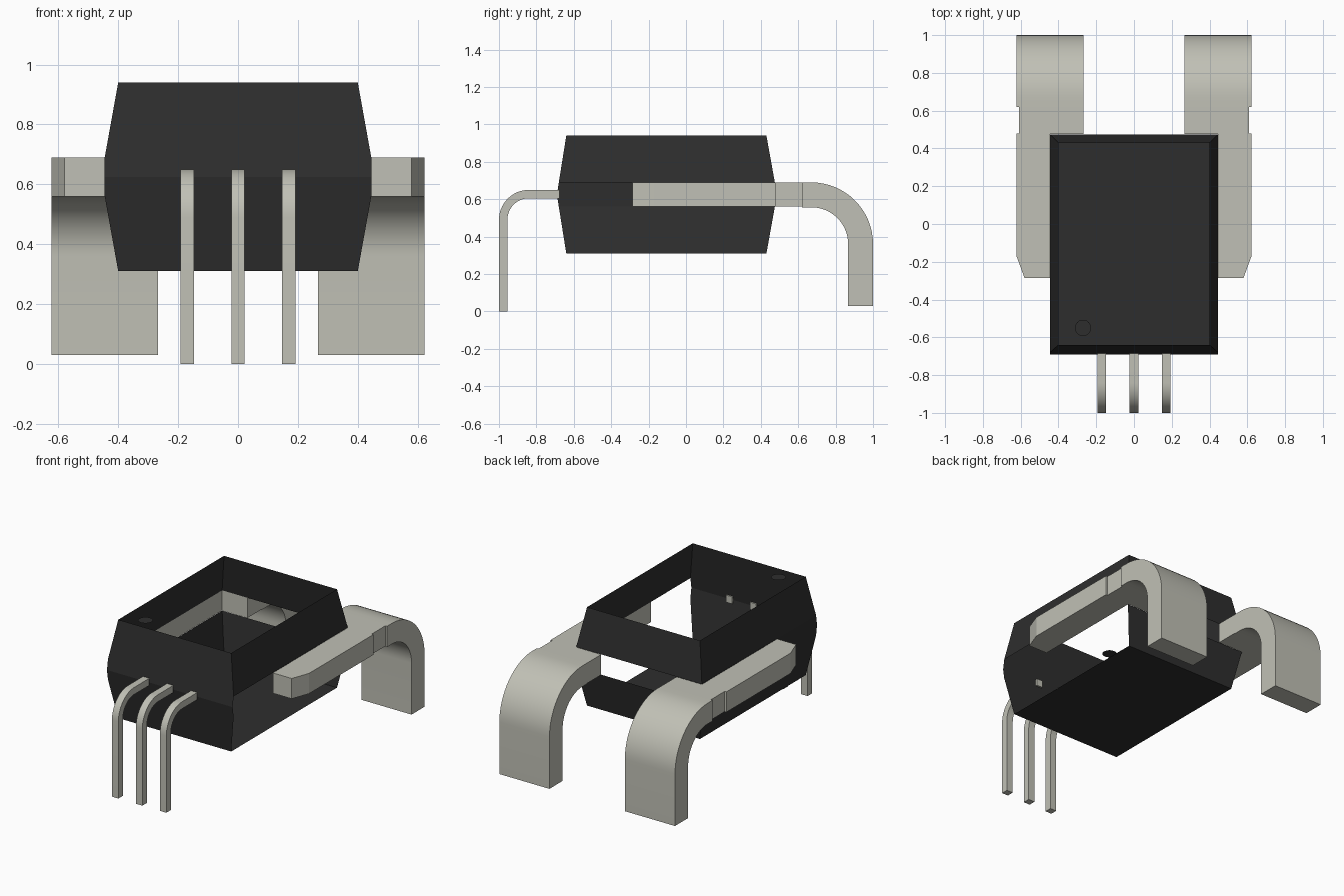
import bpy, bmesh, math

cube = bpy.data.objects.get("Cube")
if cube:
    bpy.data.objects.remove(cube)


def material(name, color):
    m = bpy.data.materials.new(name)
    m.use_nodes = True
    m.diffuse_color = color
    m.node_tree.nodes["Principled BSDF"].inputs["Base Color"].default_value = color
    return m


BLACK = material("black plastic", (0.027, 0.027, 0.027, 1))
METAL = material("tinned metal", (0.53, 0.53, 0.465, 1))


def finish(name, bm, mat):
    mesh = bpy.data.meshes.new(name)
    bm.to_mesh(mesh)
    bm.free()
    mesh.materials.append(mat)
    obj = bpy.data.objects.new(name, mesh)
    bpy.context.collection.objects.link(obj)
    return obj


def prism(name, points, direction, mat):
    """Extrude a closed outline of 3D points along a direction."""
    bm = bmesh.new()
    face = bm.faces.new([bm.verts.new(p) for p in points])
    ext = bmesh.ops.extrude_face_region(bm, geom=[face], use_keep_orig=True)
    verts = [g for g in ext["geom"] if isinstance(g, bmesh.types.BMVert)]
    bmesh.ops.translate(bm, verts=verts, vec=direction)
    bmesh.ops.recalc_face_normals(bm, faces=bm.faces)
    return finish(name, bm, mat)


def bent_bar(name, x, width, start, side, center, outer, inner, foot):
    """Flat bar leaving the body along y, then curving down to its foot."""
    cy, cz = center
    steps = 16
    angles = [math.pi / 2 * i / steps for i in range(steps + 1)]

    def arc(r):
        return [(cy + side * r * math.sin(a), cz + r * math.cos(a)) for a in angles]

    outline = [(start, cz + outer)] + arc(outer)
    outline += [(cy + side * outer, foot), (cy + side * inner, foot)]
    outline += arc(inner)[::-1] + [(start, cz + inner)]
    obj = prism(name, [(x, y, z) for y, z in outline], (width, 0, 0), METAL)
    for o in bpy.context.selected_objects:
        o.select_set(False)
    obj.select_set(True)
    bpy.context.view_layer.objects.active = obj
    bpy.ops.object.shade_smooth_by_angle(angle=math.radians(30))
    return obj


# Hollow housing: stacked rings of (height, half width, front, back)
rings = [(0.31, 0.40, -0.64, 0.43), (0.56, 0.445, -0.68, 0.475),
         (0.625, 0.445, -0.69, 0.475), (0.69, 0.445, -0.68, 0.475),
         (0.94, 0.40, -0.64, 0.43)]
TAB_FRONT = -0.285
bm = bmesh.new()
loops = []
for z, hx, front, back in rings:
    corners = [(-hx, front), (hx, front), (hx, back), (-hx, back), (-hx, TAB_FRONT)]
    loops.append([bm.verts.new((x, y, z)) for x, y in corners])
bm.faces.new(loops[0][::-1])
for level, (low, high) in enumerate(zip(loops, loops[1:])):
    for i in range(5):
        middle = level in (1, 2)
        right_opening = i == 1 and level < 3
        tab_slot = middle and i in (2, 3)
        if not right_opening and not tab_slot:
            j = (i + 1) % 5
            bm.faces.new((low[i], low[j], high[j], high[i]))
finish("housing", bm, BLACK)

# Round index mark level with the housing rim
bm = bmesh.new()
bmesh.ops.create_circle(bm, cap_ends=True, segments=24, radius=0.043)
bmesh.ops.translate(bm, verts=bm.verts, vec=(-0.27, -0.55, 0.937))
finish("index_mark", bm, BLACK)

# Two heavy terminals, mirrored left and right
Z0, THICK = 0.56, 0.13
for s, label in ((1, "left"), (-1, "right")):
    strip = [(0.446, TAB_FRONT), (0.58, TAB_FRONT), (0.622, -0.17),
             (0.622, 0.48), (0.446, 0.48)]
    prism(label + "_terminal_strip", [(s * x, y, Z0) for x, y in strip],
          (0, 0, THICK), METAL)
    neck = [(0.267, 0.476), (0.61, 0.476), (0.61, 0.62), (0.267, 0.62)]
    prism(label + "_terminal_neck", [(s * x, y, Z0) for x, y in neck],
          (0, 0, THICK), METAL)
    bent_bar(label + "_terminal_leg", s * 0.267, s * 0.355, 0.62, 1,
             (0.67, 0.36), 0.33, 0.197, 0.03)

# Three thin signal pins
for x, label in ((-0.17, "right"), (0, "middle"), (0.17, "left")):
    bent_bar(label + "_pin", x - 0.0225, 0.045, -0.677, -1,
             (-0.84, 0.49), 0.16, 0.115, 0)
